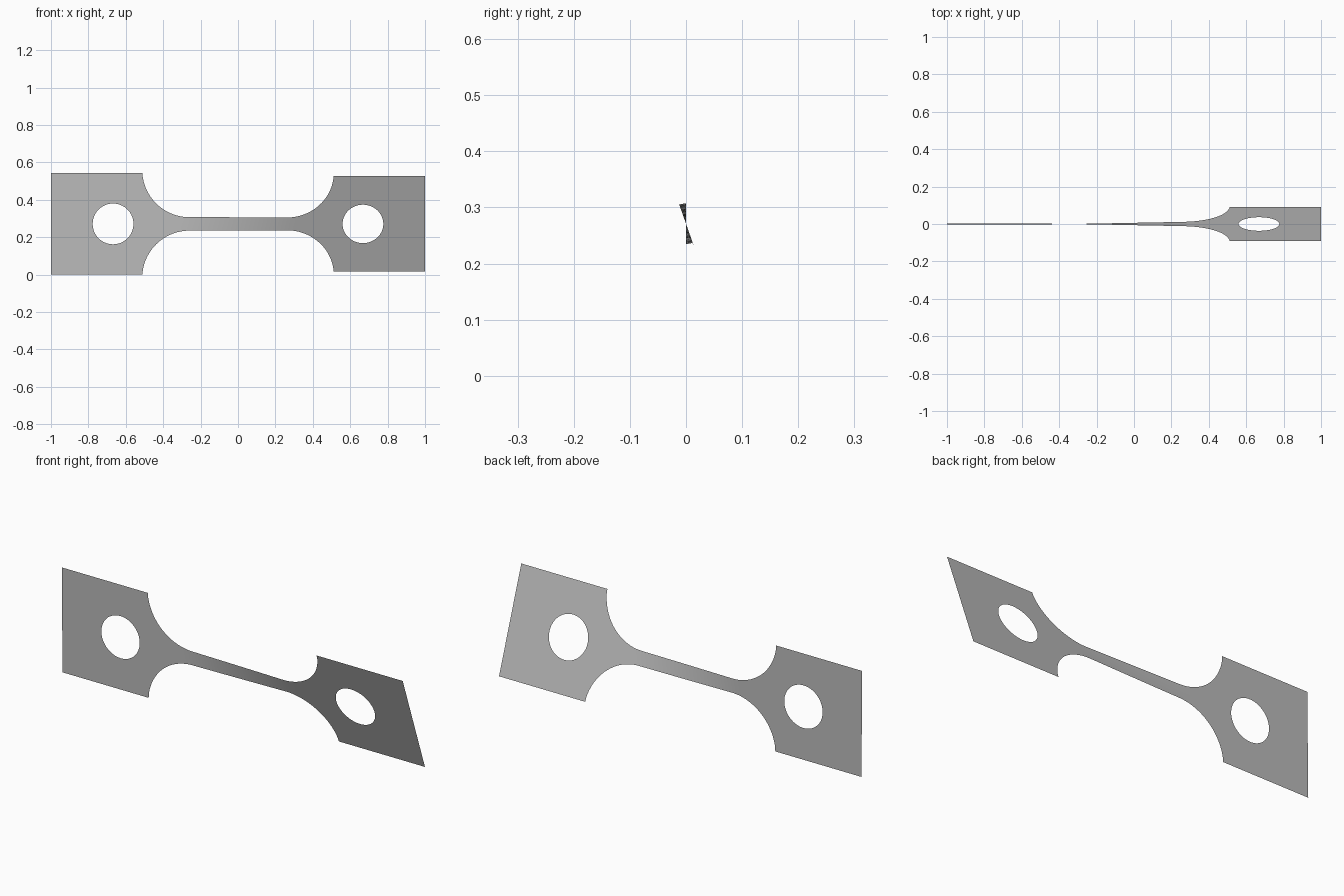
import bpy, bmesh
from math import sin, cos, pi, sqrt, radians

cube = bpy.data.objects.get("Cube")
if cube:
    bpy.data.objects.remove(cube, do_unlink=True)

# Main dimensions of the flat blank
HALF_H, NECK_H, MID_Z = 0.271, 0.036, 0.271
GRIP_X, FILLET_X, FILLET_R = 0.51, 0.26, 0.252
HOLE_X, HOLE_R = 0.668, 0.109
TWIST_X, TWIST = 0.3, radians(19.5)


def outer(x):
    """Half height of the outline at x."""
    a = abs(x)
    if a >= GRIP_X:
        return HALF_H
    if a <= FILLET_X:
        return NECK_H
    d = min(a - FILLET_X, FILLET_R)
    return min(HALF_H, NECK_H + FILLET_R - sqrt(FILLET_R ** 2 - d * d))


def inner(x):
    """Half height of the round hole at x."""
    d = HOLE_R ** 2 - (abs(x) - HOLE_X) ** 2
    return sqrt(d) if d > 1e-8 else 0.0


def place(x, s):
    """Twist the neck while both grips stay flat."""
    t = max(0.0, min(1.0, (x + TWIST_X) / (2 * TWIST_X)))
    a = radians(0.7) + (TWIST - radians(0.7)) * t
    return (x, -s * sin(a), MID_Z + s * cos(a))


# Stations along one half, packed closely where the outline curves
half = [1.0, GRIP_X]
half += [HOLE_X + HOLE_R * cos(pi * i / 32) for i in range(33)]
half += [FILLET_X + (GRIP_X - FILLET_X) * sin(pi / 2 * i / 24) for i in range(24)]
half += [FILLET_X * i / 12 for i in range(1, 12)]
stations = sorted({round(sign * x, 5) for x in half for sign in (-1, 1)} | {0.0})

# Sheet: an upper and a lower band that meet except around the holes
bm = bmesh.new()
for side in (1, -1):
    rows = []
    for x in stations:
        lo, hi = inner(x), outer(x)
        rows.append([bm.verts.new(place(x, side * (lo + (hi - lo) * k / 4)))
                     for k in range(5)])
    for a, b in zip(rows, rows[1:]):
        for k in range(4):
            quad = [a[k], b[k], b[k + 1], a[k + 1]]
            bm.faces.new(quad if side > 0 else quad[::-1])
bmesh.ops.remove_doubles(bm, verts=bm.verts, dist=1e-5)

mesh = bpy.data.meshes.new("twisted_sheet")
bm.to_mesh(mesh)
bm.free()
mesh.shade_smooth()
sheet = bpy.data.objects.new("twisted_sheet", mesh)
bpy.context.collection.objects.link(sheet)

# Plain grey metal
grey = bpy.data.materials.new("grey_metal")
grey.use_nodes = True
colour = (0.5, 0.5, 0.5, 1.0)
grey.diffuse_color = colour
grey.node_tree.nodes["Principled BSDF"].inputs["Base Color"].default_value = colour
mesh.materials.append(grey)
